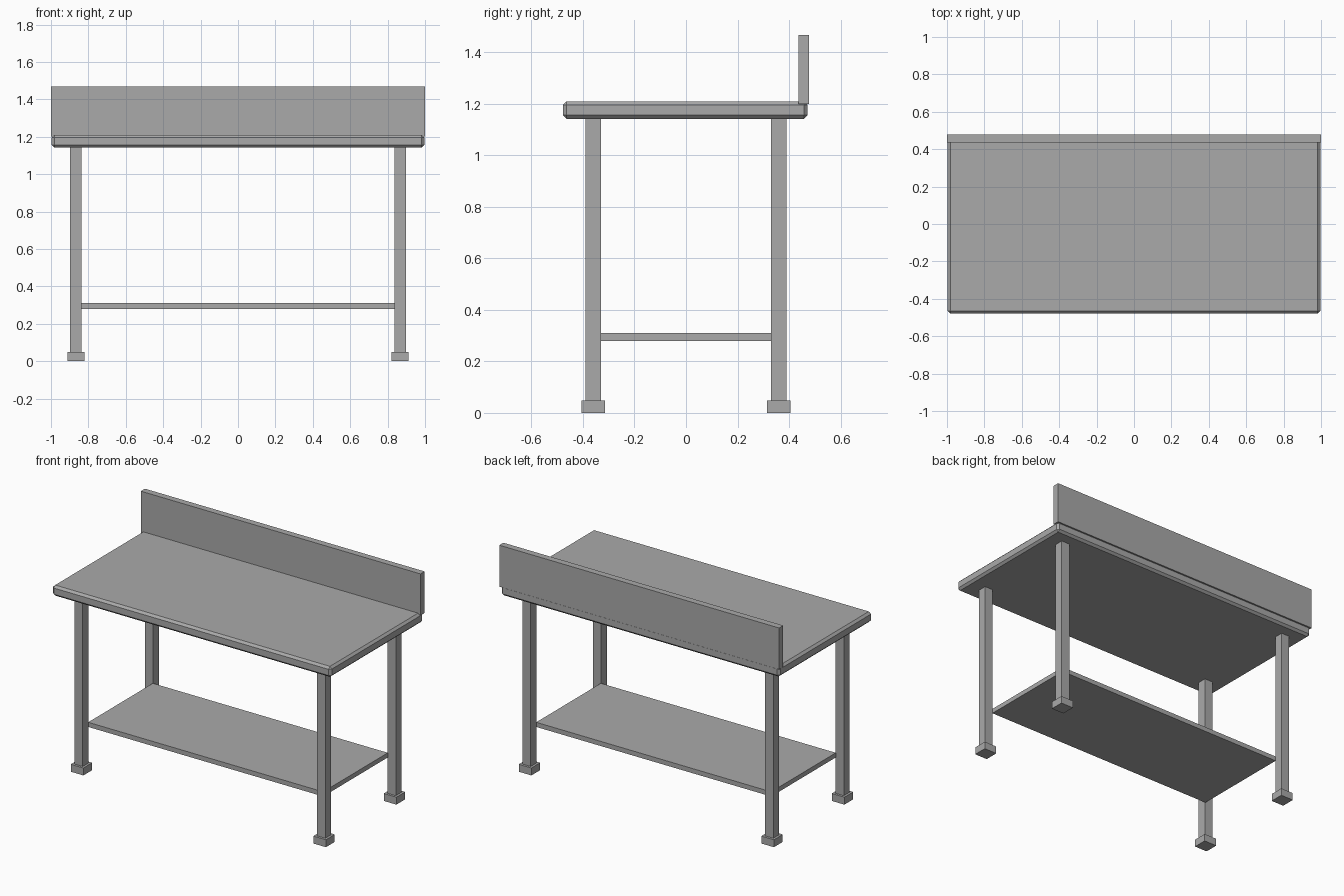
import bpy

if "Cube" in bpy.data.objects:
    bpy.data.objects.remove(bpy.data.objects["Cube"])

# Single brushed-metal grey
steel = bpy.data.materials.new("steel_grey")
steel.diffuse_color = (0.40, 0.40, 0.40, 1)
steel.use_nodes = True
steel.node_tree.nodes["Principled BSDF"].inputs["Base Color"].default_value = steel.diffuse_color


def box(name, x, y, z, bevel=0):
    """Box from (min, max) ranges, optionally with chamfered edges."""
    bpy.ops.mesh.primitive_cube_add(
        size=1, location=[(a + b) / 2 for a, b in (x, y, z)])
    ob = bpy.context.object
    ob.name = name
    ob.scale = [b - a for a, b in (x, y, z)]
    bpy.ops.object.transform_apply(location=False, rotation=False, scale=True)
    ob.data.materials.append(steel)
    if bevel:
        mod = ob.modifiers.new("chamfer", 'BEVEL')
        mod.width = bevel
        mod.segments = 1
    return ob


# Chamfered worktop and upright backsplash along its rear edge
box("worktop", (-0.996, 0.996), (-0.478, 0.472), (1.142, 1.21), 0.014)
box("backsplash", (-1, 1), (0.436, 0.478), (1.2, 1.468))

# Lower shelf reaching the inner corners of the legs
box("shelf", (-0.84, 0.84), (-0.33, 0.33), (0.28, 0.31))

# Four square legs with wider feet
for sx, side in ((-1, "left"), (1, "right")):
    for sy, end in ((-1, "front"), (1, "back")):
        cx, cy = sx * 0.867, sy * 0.36
        for part, r, z in (("leg", 0.03, (0.045, 1.145)),
                           ("foot", 0.045, (0, 0.048))):
            box(f"{end}_{side}_{part}", (cx - r, cx + r), (cy - r, cy + r), z)
